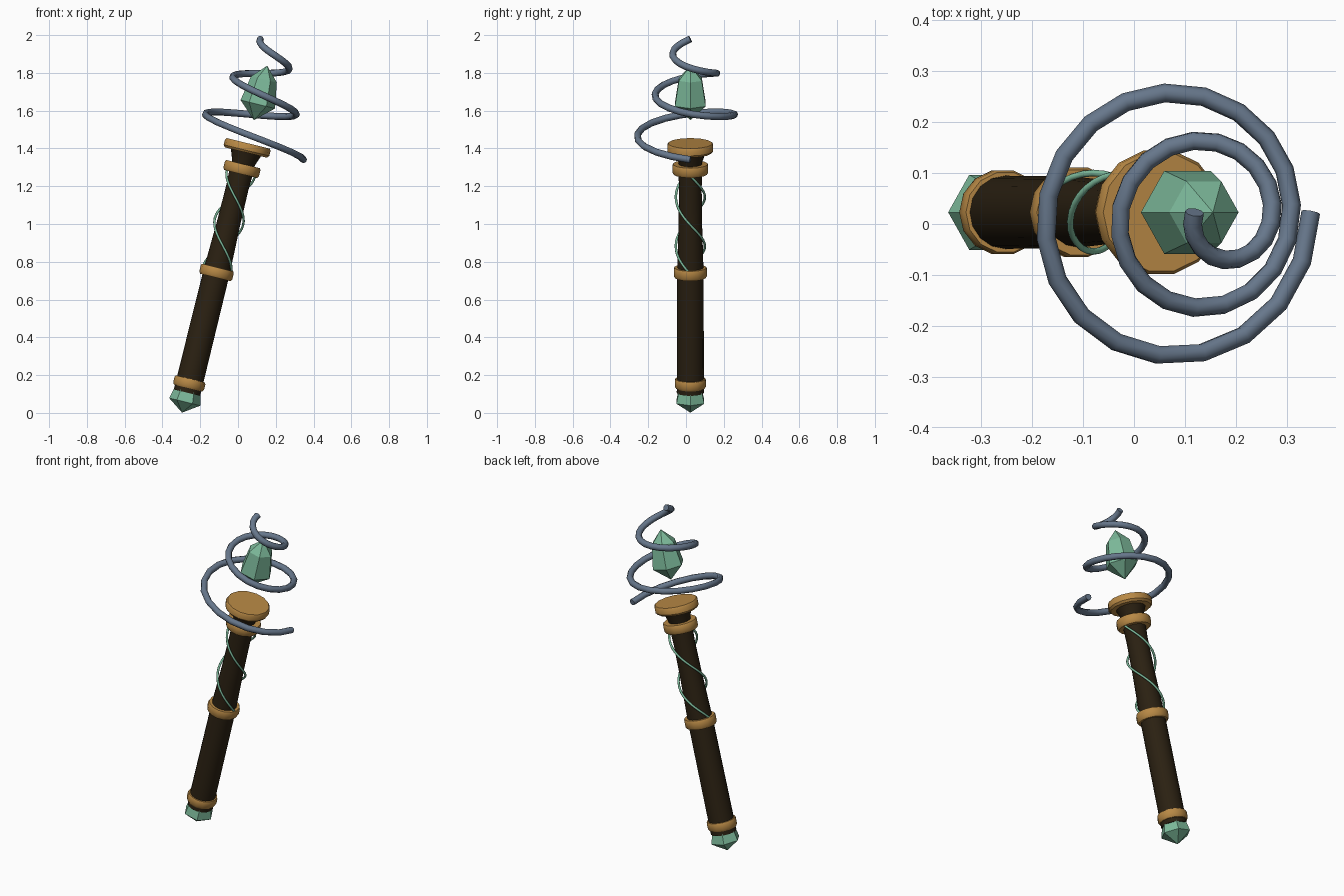
import bpy, bmesh, math
from mathutils import Matrix, Vector

if "Cube" in bpy.data.objects:
    bpy.data.objects.remove(bpy.data.objects["Cube"])

# Staff frame: local z runs along the tilted shaft
FRAME = Matrix.Translation((-0.294, 0.023, 0.01)) @ Matrix.Rotation(math.radians(13.8), 4, 'Y')


def material(name, rgb):
    m = bpy.data.materials.new(name)
    m.diffuse_color = (*rgb, 1)
    m.use_nodes = True
    m.node_tree.nodes["Principled BSDF"].inputs["Base Color"].default_value = m.diffuse_color
    return m


WOOD = material("dark_wood", (0.024, 0.015, 0.006))
GOLD = material("aged_gold", (0.48, 0.25, 0.06))
GEM = material("jade_green", (0.20, 0.48, 0.32))
STEEL = material("blue_steel", (0.135, 0.185, 0.26))


def smooth(obj, angle=35):
    bpy.ops.object.select_all(action='DESELECT')
    obj.select_set(True)
    bpy.context.view_layer.objects.active = obj
    bpy.ops.object.shade_smooth_by_angle(angle=math.radians(angle))


def lathe(name, profile, sides, mat, soft=True):
    """Revolve (radius, height) points about the staff axis; radius 0 makes a tip."""
    bm = bmesh.new()
    rings = []
    for r, t in profile:
        if r == 0:
            rings.append([bm.verts.new((0, 0, t))])
        else:
            rings.append([bm.verts.new((r * math.cos(2 * math.pi * i / sides),
                                        r * math.sin(2 * math.pi * i / sides), t))
                          for i in range(sides)])
    for a, b in zip(rings, rings[1:]):
        for i in range(sides):
            j = (i + 1) % sides
            quad = [a[i % len(a)], a[j % len(a)], b[j % len(b)], b[i % len(b)]]
            bm.faces.new(list(dict.fromkeys(quad)))
    for ring in (rings[0], rings[-1]):
        if len(ring) > 1:
            bm.faces.new(ring)
    bmesh.ops.recalc_face_normals(bm, faces=bm.faces)
    bm.transform(FRAME)
    me = bpy.data.meshes.new(name)
    bm.to_mesh(me)
    bm.free()
    me.materials.append(mat)
    obj = bpy.data.objects.new(name, me)
    bpy.context.collection.objects.link(obj)
    if soft:
        smooth(obj)
    return obj


def spiral(name, t0, t1, r0, r1, turns, start, thick, steps, mat):
    """Round tube winding clockwise (seen from above) up the staff axis."""
    cu = bpy.data.curves.new(name, 'CURVE')
    cu.dimensions = '3D'
    cu.bevel_depth = thick
    cu.bevel_resolution = 2
    cu.use_fill_caps = True
    sp = cu.splines.new('POLY')
    sp.points.add(steps)
    for i, p in enumerate(sp.points):
        f = i / steps
        a = start - 2 * math.pi * turns * f
        r = r0 + (r1 - r0) * f
        p.co = (*(FRAME @ Vector((r * math.cos(a), r * math.sin(a), t0 + (t1 - t0) * f))), 1)
    obj = bpy.data.objects.new(name, cu)
    bpy.context.collection.objects.link(obj)
    bpy.ops.object.select_all(action='DESELECT')
    obj.select_set(True)
    bpy.context.view_layer.objects.active = obj
    bpy.ops.object.convert(target='MESH')
    obj = bpy.context.object
    obj.data.materials.clear()
    obj.data.materials.append(mat)
    smooth(obj, 50)


# Wooden shaft and flared neck
lathe("shaft", [(0.072, 0.10), (0.070, 0.755), (0.062, 1.03), (0.060, 1.22), (0.064, 1.32)], 16, WOOD)
lathe("neck", [(0.056, 1.31), (0.064, 1.36), (0.086, 1.42)], 16, WOOD)

# Gold bands and top cap
for name, t, r, h in (("bottom_band", 0.150, 0.084, 0.050), ("middle_band", 0.755, 0.090, 0.054),
                      ("upper_band", 1.319, 0.097, 0.054), ("top_cap", 1.434, 0.124, 0.050)):
    lathe(name, [(r * 0.92, t - h / 2), (r, t - h / 2 + 0.012),
                 (r, t + h / 2 - 0.010), (r * 0.95, t + h / 2)], 14, GOLD)

# Faceted gems: pommel and floating crystal
lathe("pommel_gem", [(0, -0.009), (0.085, 0.050), (0.066, 0.130)], 6, GEM, False)
lathe("floating_crystal", [(0, 1.586), (0.094, 1.672), (0.070, 1.808), (0, 1.882)], 6, GEM, False)

# Two thin vines twisting around the upper shaft
for i in range(2):
    spiral(f"vine_{i + 1}", 0.765, 1.30, 0.077, 0.077, 1, math.pi * i, 0.0065, 28, GEM)

# Tapering steel spiral around the crystal
spiral("steel_spiral", 1.445, 2.011, 0.305, 0.069, 2.5, 0, 0.0185, 48, STEEL)
